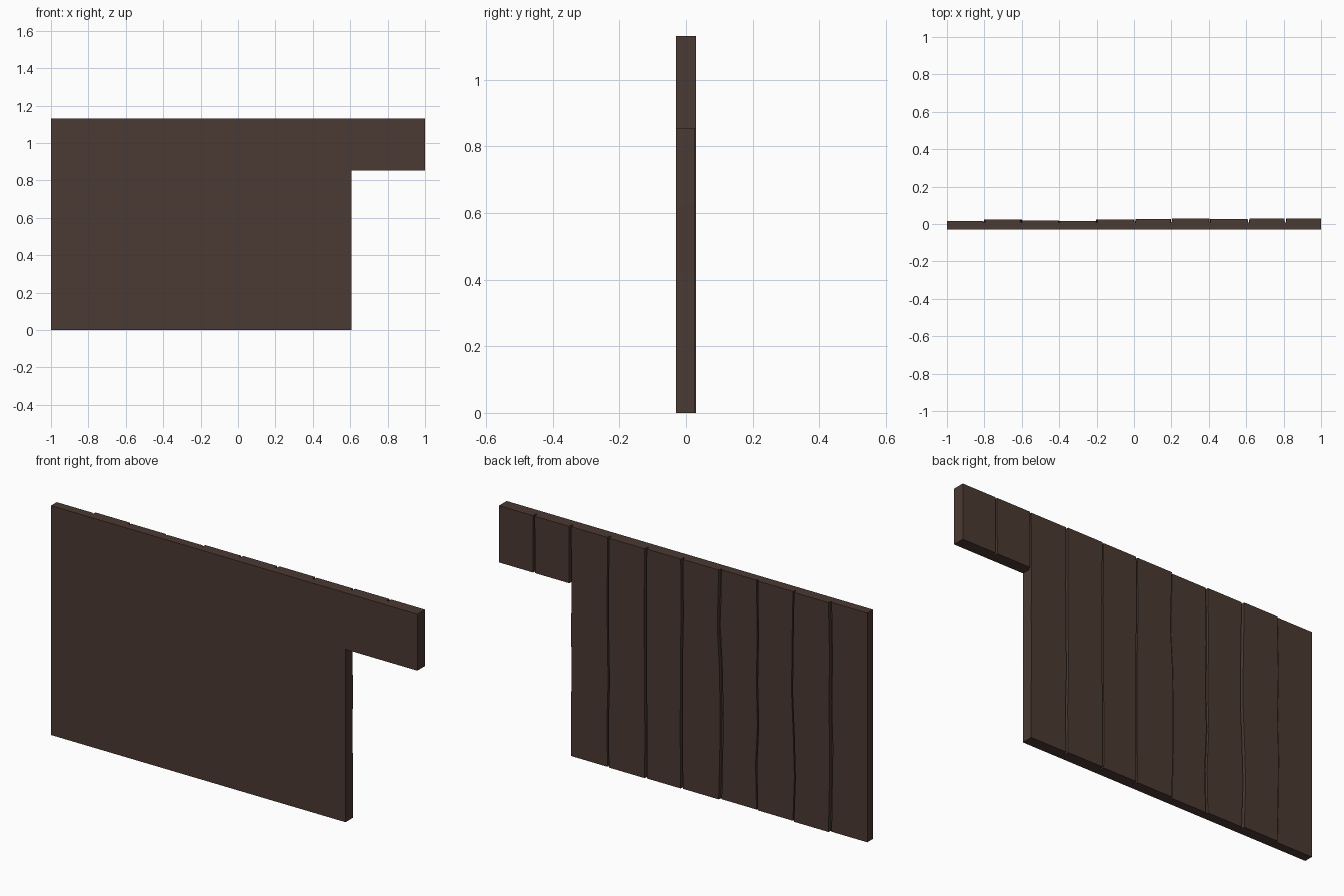
import bpy, bmesh, random

if "Cube" in bpy.data.objects:
    bpy.data.objects.remove(bpy.data.objects["Cube"])

random.seed(4)
FRONT, GROOVE_Y, W = -0.03, 0.008, 0.005
rows = [0.0, 0.22, 0.42, 0.63, 0.852, 1.132]
seams = [-0.80, -0.602, -0.40, -0.20, 0.005, 0.20, 0.405, 0.613, 0.81]
backs = [0.015, 0.025, 0.019, 0.015, 0.024, 0.027, 0.03, 0.027, 0.03, 0.03]

# Cross-section columns: (x, back y, seam index), with a groove at every seam
cols = [(-1.0, backs[0], None)]
for i, s in enumerate(seams):
    cols += [(s - W, backs[i], i), (s - W + 0.0015, GROOVE_Y, i),
             (s + W - 0.0015, GROOVE_Y, i), (s + W, backs[i + 1], i)]
cols.append((1.0, backs[-1], None))
step_col = 1 + 7 * 4          # right edge of the tall planks
lintel_row = 4                # underside of the short planks

# Hand-cut wobble of each seam; stronger towards the left
wobble = [[0.0 if j in (0, len(rows) - 1) else
           random.uniform(-1, 1) * (0.009 if i < 4 else 0.004) * (0.4 if i == 7 else 1)
           for j in range(len(rows))] for i in range(len(seams))]

bm = bmesh.new()
verts = {}


def vert(i, j, side):
    if (i, j, side) not in verts:
        x, back, seam = cols[i]
        if seam is not None:
            x += wobble[seam][j]
        y = back if side else FRONT
        verts[i, j, side] = bm.verts.new((x, y, rows[j]))
    return verts[i, j, side]


def solid(i, j):
    inside = 0 <= i < len(cols) - 1 and 0 <= j < len(rows) - 1
    return inside and (i < step_col or j >= lintel_row)


def face(*keys):
    bm.faces.new([vert(*k) for k in keys])


# Front and back skins, plus rim faces wherever a neighbour is missing
for i in range(len(cols) - 1):
    for j in range(len(rows) - 1):
        if not solid(i, j):
            continue
        for side in (0, 1):
            face((i, j, side), (i + 1, j, side), (i + 1, j + 1, side), (i, j + 1, side))
        for di, dj, a, b in ((-1, 0, (i, j), (i, j + 1)),
                             (1, 0, (i + 1, j), (i + 1, j + 1)),
                             (0, -1, (i, j), (i + 1, j)),
                             (0, 1, (i, j + 1), (i + 1, j + 1))):
            if not solid(i + di, j + dj):
                face((*a, 0), (*b, 0), (*b, 1), (*a, 1))
bmesh.ops.recalc_face_normals(bm, faces=bm.faces)

mesh = bpy.data.meshes.new("plank_wall")
bm.to_mesh(mesh)
bm.free()
wall = bpy.data.objects.new("plank_wall", mesh)
bpy.context.collection.objects.link(wall)

# Dark wood
wood = bpy.data.materials.new("dark_wood")
wood.diffuse_color = (0.07, 0.041, 0.032, 1)
wood.use_nodes = True
wood.node_tree.nodes["Principled BSDF"].inputs["Base Color"].default_value = wood.diffuse_color
mesh.materials.append(wood)
